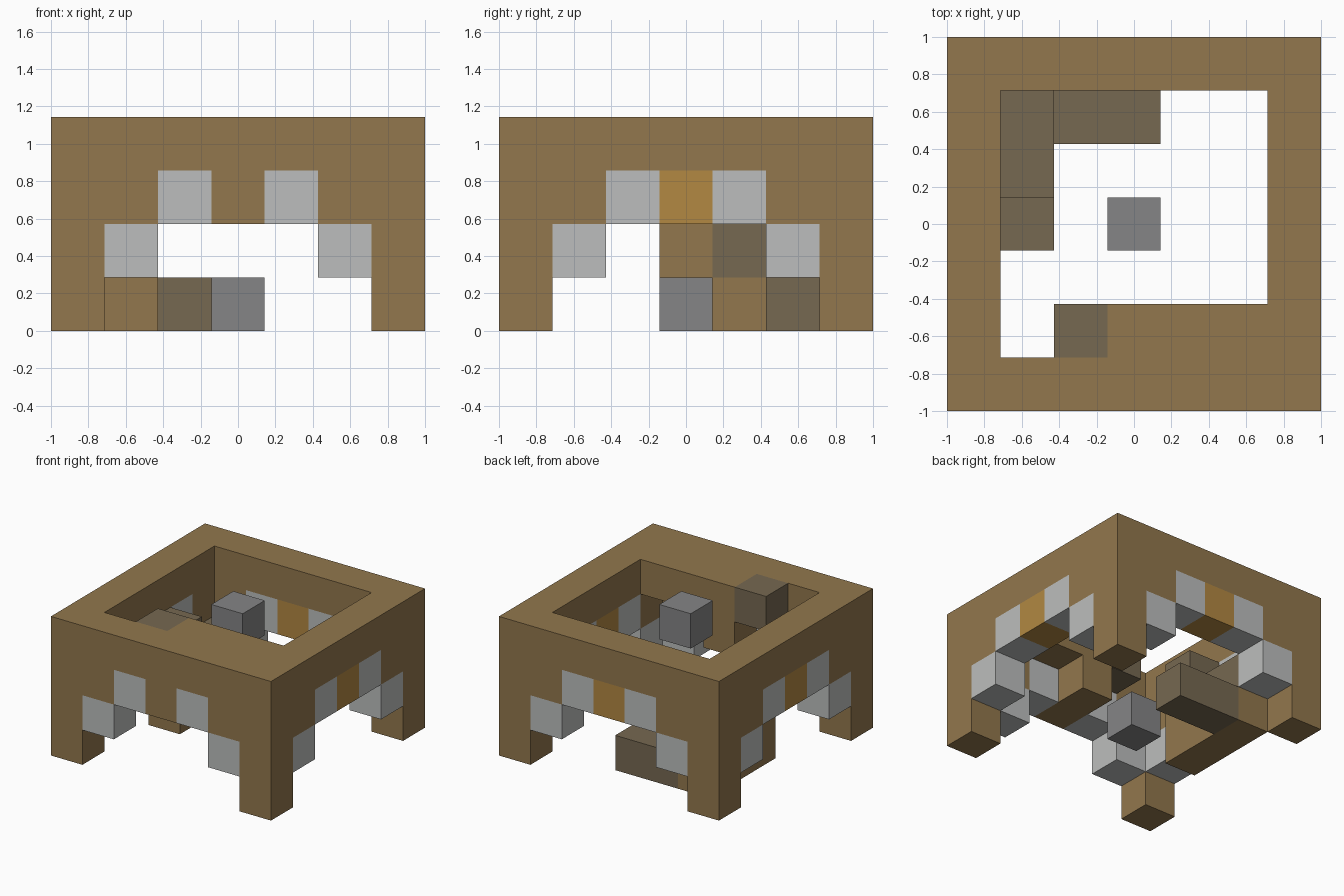
import bpy
import bmesh
from mathutils import Vector

cube = bpy.data.objects.get("Cube")
if cube:
    bpy.data.objects.remove(cube, do_unlink=True)

CELL = 2 / 7  # block edge: seven blocks across, four high


def material(name, rgb):
    """Flat colour from 0-255 sRGB values."""
    linear = []
    for c in rgb:
        c /= 255
        linear.append(c / 12.92 if c <= 0.04045 else ((c + 0.055) / 1.055) ** 2.4)
    mat = bpy.data.materials.new(name)
    mat.use_nodes = True
    mat.diffuse_color = (*linear, 1)
    bsdf = next(n for n in mat.node_tree.nodes if n.type == 'BSDF_PRINCIPLED')
    bsdf.inputs["Base Color"].default_value = (*linear, 1)
    bsdf.inputs["Roughness"].default_value = 0.9
    return mat


wood = material("plank brown", (146, 119, 77))
bark = material("dark brown", (118, 104, 81))
gold = material("golden brown", (178, 136, 66))
pale = material("pale grey", (188, 190, 189))
stone = material("stone grey", (133, 133, 134))


def wall_side(axis, sign):
    """Map a position along a wall to grid coordinates of that wall."""
    def place(along, level):
        return (along, 3 * sign, level) if axis == 'y' else (3 * sign, along, level)
    return place


front, back = wall_side('y', -1), wall_side('y', 1)
right, left = wall_side('x', -1), wall_side('x', 1)

# Each part is a set of grid cells (x, y, level)
frame, arch = set(), set()
for wall in (front, back, right, left):
    for i in range(-3, 4):
        frame.add(wall(i, 3))
    for s in (-1, 1):
        frame.update(wall(3 * s, k) for k in range(3))
        frame.add(wall(2 * s, 2))
        arch.update((wall(2 * s, 1), wall(s, 2)))
frame.add(front(0, 2))
keystones = {wall(0, 2) for wall in (back, right, left)}

# Upper landing joins the frame behind the front wall
frame.update((x, -2, 3) for x in range(3))
frame.add((0, -2, 2))

# Climbing steps and the planks that carry them
steps = {(0, 2, 0), (-1, 2, 0), (-2, 2, 1), (-2, 1, 1), (-2, 0, 2), (-1, -2, 3)}
supports = {(-2, y, 0) for y in range(3)} | {(-2, 0, 1)}

parts = [
    ("wall_frame", frame, wood),
    ("arch_blocks", arch, pale),
    ("arch_keystones", keystones, gold),
    ("stair_steps", steps, bark),
    ("stair_supports", supports, wood),
    ("floor_stone", {(0, 0, 0)}, stone),
    ("hanging_stone", {(0, 0, 3)}, stone),
]
occupied = set().union(*(cells for _, cells, _ in parts))


def build(name, cells, mat):
    """Make one mesh from the exposed sides of a set of cells."""
    bm = bmesh.new()
    for cell in sorted(cells):
        centre = Vector(cell) + Vector((0, 0, 0.5))
        for axis in range(3):
            for sign in (-1, 1):
                n = Vector((0, 0, 0))
                n[axis] = sign
                if tuple(int(a + b) for a, b in zip(cell, n)) in occupied:
                    continue
                u = Vector((0, 0, 0))
                u[(axis + 1) % 3] = 0.5
                v = n.cross(u)
                mid = centre + n / 2
                corners = (mid - u - v, mid + u - v, mid + u + v, mid - u + v)
                bm.faces.new([bm.verts.new(p * CELL) for p in corners])
    bmesh.ops.remove_doubles(bm, verts=bm.verts[:], dist=0.001)
    mesh = bpy.data.meshes.new(name)
    bm.to_mesh(mesh)
    bm.free()
    mesh.materials.append(mat)
    obj = bpy.data.objects.new(name, mesh)
    bpy.context.collection.objects.link(obj)


for part in parts:
    build(*part)
